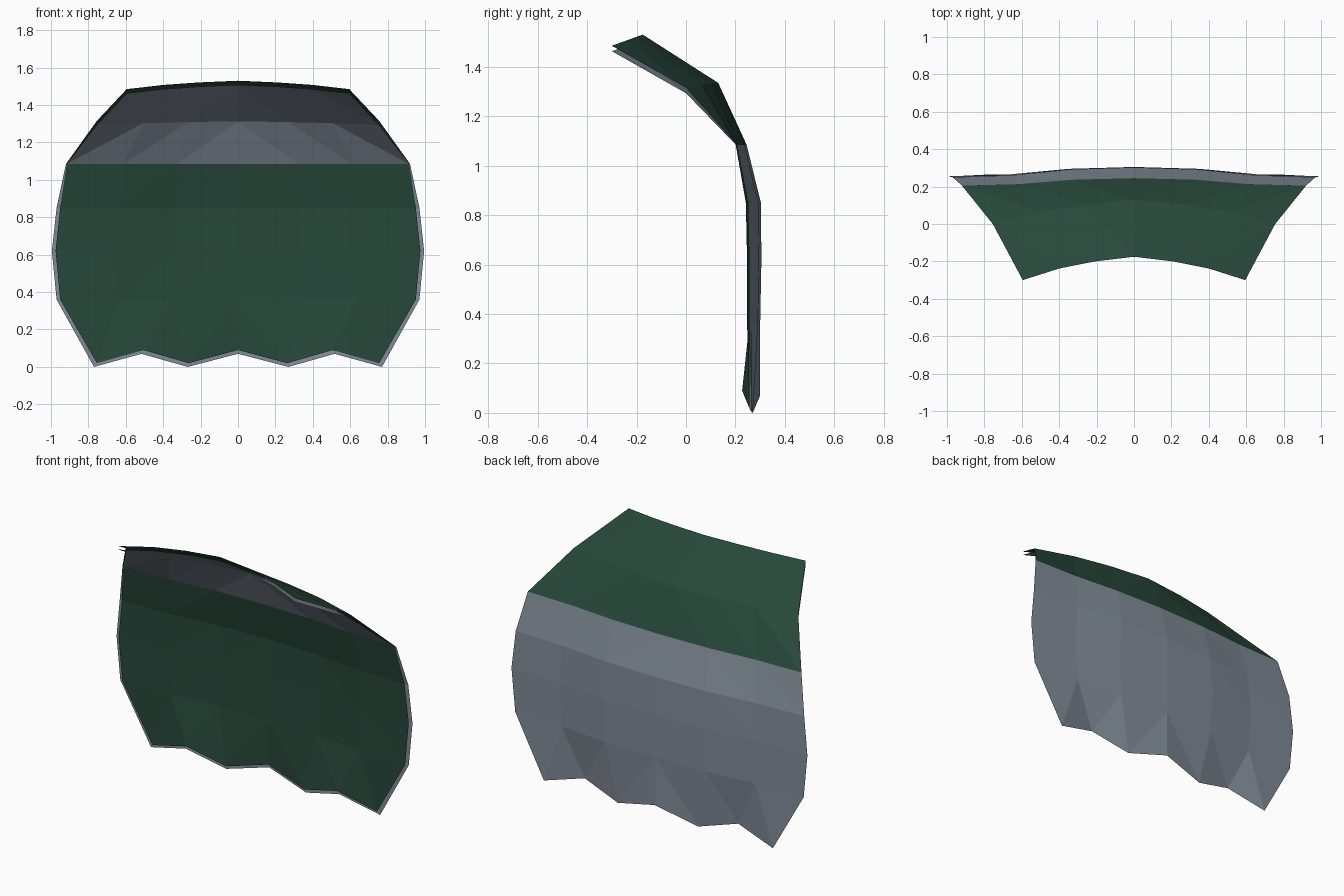
import bpy

cube = bpy.data.objects.get("Cube")
if cube:
    bpy.data.objects.remove(cube)


def material(name, colour):
    mat = bpy.data.materials.new(name)
    mat.use_nodes = True
    mat.diffuse_color = colour
    mat.node_tree.nodes["Principled BSDF"].inputs["Base Color"].default_value = colour
    return mat


GREEN = material("dark green cloth", (0.02, 0.064, 0.043, 1))
GREY = material("blue grey lining", (0.22, 0.26, 0.31, 1))

# Rows from hem to collar tip: half width, z middle, z side, y middle, y side
ROWS = [
    (0.77, 0.07, 0.00, 0.30, 0.26),
    (0.97, 0.36, 0.36, 0.30, 0.255),
    (0.995, 0.62, 0.62, 0.305, 0.255),
    (0.97, 0.85, 0.85, 0.303, 0.25),
    (0.92, 1.085, 1.085, 0.245, 0.205),
    (0.755, 1.335, 1.315, 0.13, 0.00),
    (0.595, 1.53, 1.485, -0.175, -0.30),
]
SEAM = 4
COLUMNS = [0, 0.35, 0.67, 1]
BODY_BEND = [0, 0.2, 0.8, 1]
COLLAR_BEND = [0, 0.2, 0.5, 1]
HEM_Y = [0.30, 0.27, 0.235, 0.265]


def point(row, column, inner):
    half, z_mid, z_side, y_mid, y_side = ROWS[row]
    i = abs(column)
    bend = (BODY_BEND if row <= SEAM else COLLAR_BEND)[i]
    x = half * COLUMNS[i] * (1 if column >= 0 else -1)
    y = y_mid + (y_side - y_mid) * bend
    z = z_mid + (z_side - z_mid) * bend
    # Scalloped hem
    if row == 0:
        y = HEM_Y[i]
        z = z_side if i % 2 else z_mid
    # Lining sits just inside the outer cloth
    if inner:
        if row < SEAM:
            x *= 0.98
            y -= 0.008
            z += 0.02 if row == 0 else 0
        elif row == SEAM:
            x *= 0.995
            y -= 0.004
        else:
            z -= 0.022
    return x, y, z


def sheet(name, first, last, inner, mat):
    """Faceted cloth sheet between two rows."""
    verts = [point(r, c, inner) for r in range(first, last + 1) for c in range(-3, 4)]
    faces = []
    for r in range(last - first):
        for c in range(6):
            a = r * 7 + c
            b, d, e = a + 1, a + 7, a + 8
            # Diagonals mirror about the middle
            tris = [(a, d, e), (a, e, b)] if c < 3 else [(a, d, b), (b, d, e)]
            faces += [t[::-1] if inner else t for t in tris]
    mesh = bpy.data.meshes.new(name)
    mesh.from_pydata(verts, [], faces)
    mesh.materials.append(mat)
    obj = bpy.data.objects.new(name, mesh)
    bpy.context.collection.objects.link(obj)


# Hanging body panel
sheet("body_back", 0, SEAM, False, GREY)
sheet("body_front", 0, SEAM, True, GREEN)

# Folded-over collar
top = len(ROWS) - 1
sheet("collar_outer", SEAM, top, False, GREEN)
sheet("collar_lining", SEAM, top, True, GREY)
